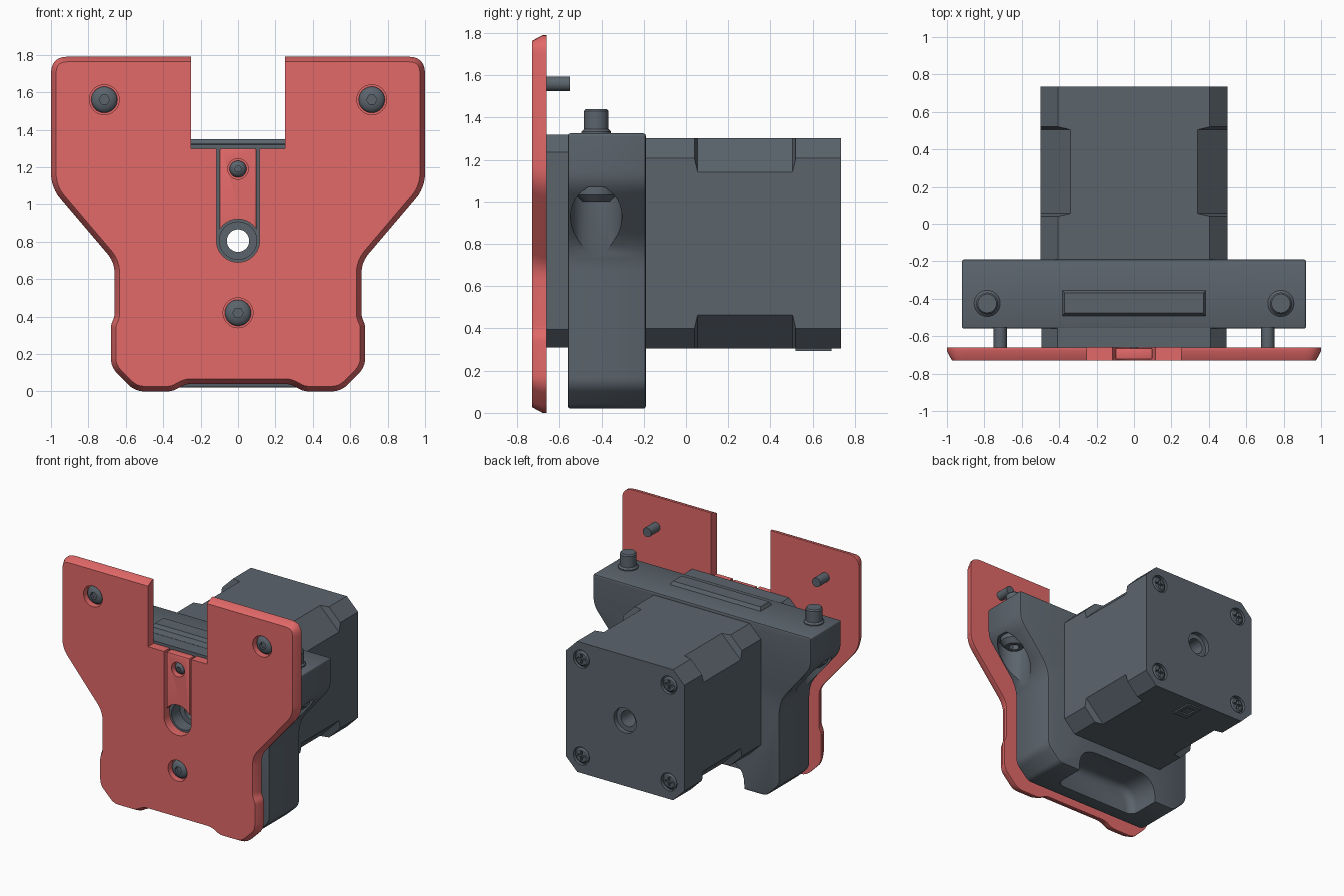
import bpy, bmesh
from math import pi, cos, sin
from mathutils import Matrix, Vector

if "Cube" in bpy.data.objects:
    bpy.data.objects.remove(bpy.data.objects["Cube"], do_unlink=True)


def material(name, rgb):
    m = bpy.data.materials.new(name)
    m.use_nodes = True
    m.diffuse_color = (*rgb, 1)
    m.node_tree.nodes["Principled BSDF"].inputs["Base Color"].default_value = (*rgb, 1)
    return m


RED = material("coral red", (0.76, 0.14, 0.14))
GREY = material("slate grey", (0.105, 0.128, 0.152))
MID = 0.805  # height of the motor axis
TURN = {"up": 0, "front": pi / 2, "back": -pi / 2}


def finish(bm, name, mat):
    bmesh.ops.recalc_face_normals(bm, faces=bm.faces)
    mesh = bpy.data.meshes.new(name)
    bm.to_mesh(mesh)
    bm.free()
    ob = bpy.data.objects.new(name, mesh)
    bpy.context.collection.objects.link(ob)
    mesh.materials.append(mat)
    return ob


def apply(ob):
    bpy.context.view_layer.update()
    graph = bpy.context.evaluated_depsgraph_get()
    mesh = bpy.data.meshes.new_from_object(ob.evaluated_get(graph))
    ob.modifiers.clear()
    ob.data = mesh


def bevel(ob, width, segments=2):
    mod = ob.modifiers.new("bevel", "BEVEL")
    mod.width, mod.segments = width, segments
    mod.limit_method, mod.angle_limit = "ANGLE", 0.7
    mod.use_clamp_overlap = False
    apply(ob)
    return ob


def cut(ob, *cutters):
    for c in cutters:
        mod = ob.modifiers.new("cut", "BOOLEAN")
        mod.operation, mod.solver, mod.object = "DIFFERENCE", "EXACT", c
        apply(ob)
        bpy.data.objects.remove(c, do_unlink=True)
    return ob


def loft(name, rings, mat=GREY):
    """Rings are (y, outline) pairs with equal point counts."""
    bm = bmesh.new()
    loops = [[bm.verts.new((x, y, z)) for x, z in pts] for y, pts in rings]
    n = len(loops[0])
    for a, b in zip(loops, loops[1:]):
        for i in range(n):
            j = (i + 1) % n
            bm.faces.new((a[i], a[j], b[j], b[i]))
    bm.faces.new(loops[0])
    bm.faces.new(loops[-1])
    return finish(bm, name, mat)


def lathe(name, profile, loc, axis="up", mat=GREY, segs=32):
    """Revolve (radius, height) points about the given direction."""
    bm = bmesh.new()
    vs = [bm.verts.new((r, 0, h)) for r, h in profile]
    es = [bm.edges.new(p) for p in zip(vs, vs[1:])]
    bmesh.ops.spin(bm, geom=vs + es, cent=(0, 0, 0), axis=(0, 0, 1),
                   angle=2 * pi, steps=segs, use_duplicate=False)
    bmesh.ops.remove_doubles(bm, verts=bm.verts, dist=0.0001)
    bm.transform(Matrix.Translation(loc) @ Matrix.Rotation(TURN[axis], 4, "X"))
    return finish(bm, name, mat)


def rod(name, r, h0, h1, loc, axis="up", mat=GREY, segs=32):
    return lathe(name, [(0, h0), (r, h0), (r, h1), (0, h1)], loc, axis, mat, segs)


def box(name, lo, hi, mat=GREY):
    bm = bmesh.new()
    bmesh.ops.create_cube(bm, size=1)
    lo, hi = Vector(lo), Vector(hi)
    bm.transform(Matrix.Translation((lo + hi) / 2) @ Matrix.Diagonal((*(hi - lo), 1)))
    return finish(bm, name, mat)


def mirrored(half, steps=6):
    """Round the corners (x, z, tangent length) of a half outline and mirror it."""
    full = half + [(-x, z, t) for x, z, t in reversed(half)]
    out = []
    for i, (x, z, t) in enumerate(full):
        p = Vector((x, z))
        a = p + (Vector(full[i - 1][:2]) - p).normalized() * t
        b = p + (Vector(full[(i + 1) % len(full)][:2]) - p).normalized() * t
        for k in range(steps + 1):
            s = k / steps
            out.append(a * (1 - s) ** 2 + p * 2 * s * (1 - s) + b * s * s)
    return out


def octagon(w, z0, z1, c):
    half = [(w - c, z0), (w, z0 + c), (w, z1 - c), (w - c, z1)]
    return half + [(-x, z) for x, z in reversed(half)]


def bore(r=0.06):
    return rod("bore", r, -1, 1, (0, 0, MID), "front")


# Face plate with a sloped front rim, top notch and centre slot
outline = mirrored([(0.28, 0.04, 0.03), (0.35, 0, 0.03), (0.55, 0, 0.05), (0.68, 0.13, 0.05),
                    (0.68, 0.355, 0.02), (0.66, 0.4, 0.02), (0.66, 0.69, 0.06),
                    (1.0, 1.09, 0.08), (1.0, 1.79, 0.09)])
plate = loft("face_plate", [(-0.68, outline), (-0.66, outline)], RED)
bm = bmesh.new()
bm.from_mesh(plate.data)
front = min(bm.faces, key=lambda f: f.calc_center_median().y)
bmesh.ops.inset_region(bm, faces=[front], thickness=0.027, use_even_offset=True)
for v in front.verts:
    v.co.y = -0.73
bm.to_mesh(plate.data)
bm.free()
arc = [-pi + pi * i / 20 for i in range(21)]
slot = [(0.115 * cos(a), MID + 0.115 * sin(a)) for a in arc] + [(0.115, 1.4), (-0.115, 1.4)]
cut(plate, box("notch", (-0.25, -1, 1.3), (0.25, 0, 2)), loft("slot", [(-1, slot), (0, slot)]))
face_screws = {"left": (0.715, 1.56), "right": (-0.715, 1.56), "lower": (0, 0.42)}
for x, z in face_screws.values():
    cut(plate, rod("recess", 0.08, 0.68, 0.8, (x, 0, z), "front"))

# Sliding key filling the slot above the shaft hole
key = bevel(box("slot_key", (-0.098, -0.725, 0.85), (0.098, -0.662, 1.3), RED), 0.008)
cut(key, rod("key_arc", 0.115, 0.5, 0.8, (0, 0, MID), "front"),
    rod("key_recess", 0.055, 0.68, 0.8, (0, 0, 1.19), "front"))


def button_screw(name, r, x, z, y, tail):
    dome = [(r * cos(a), 0.035 * sin(a)) for a in [pi / 2 * i / 6 for i in range(7)]]
    dome[-1] = (0, 0.035)
    s = r * 0.5
    ob = lathe(name, [(0, -tail), (s, -tail), (s, -0.01), (r, -0.01)] + dome, (x, y, z), "front")
    return cut(ob, rod("socket", r * 0.4, 0.01, 0.1, (x, y, z), "front", segs=6))


for side, (x, z) in face_screws.items():
    button_screw(side + "_face_screw", 0.07, x, z, -0.69, 0.14)
button_screw("key_screw", 0.045, 0, 1.19, -0.685, 0.03)

# Spacer between plate and carriage, with a wide shaft recess
ring = octagon(0.495, 0.31, 1.32, 0.085)
cut(loft("spacer", [(-0.66, ring), (-0.55, ring)]), bore(0.1))

# Carriage block with wings, mounting bores and a pocket at its foot
shape = mirrored([(0.54, 0.02, 0.03), (0.655, 0.13, 0.04), (0.655, 0.77, 0.1),
                  (0.92, 1.09, 0.06), (0.92, 1.325, 0.015)])
block = bevel(loft("carriage_block", [(-0.56, shape), (-0.19, shape)]), 0.012)
pocket = mirrored([(0.36, -0.2, 0.02), (0.36, 0.22, 0.17)])
cut(block, bevel(loft("pocket", [(-0.45, pocket), (0, pocket)]), 0.06, 4), bore())
for side, s in (("left", 1), ("right", -1)):
    spot = (0.785 * s, -0.425, 0)
    cut(block, rod("wing_bore", 0.122, 0.4, 1.07, spot))
    head = lathe(side + "_wing_screw_head", [(0, 1.0), (0.065, 1.0), (0.098, 1.035), (0.098, 1.08), (0, 1.08)], spot)
    cut(head, rod("socket", 0.04, 0.9, 1.04, spot, segs=6))
    lathe(side + "_wing_pin", [(0, 1.3), (0.07, 1.3), (0.07, 1.333), (0.058, 1.345), (0.058, 1.43),
                               (0.05, 1.44), (0, 1.44)], spot)

# Raised rail with sloped sides on top of the carriage
rail = box("top_rail", (-0.39, -0.5, 1.31), (0.39, -0.345, 1.35))
for v in rail.data.vertices:
    if v.co.z > 1.33:
        v.co.x *= 0.95
        v.co.y += 0.025 if v.co.y < -0.42 else -0.025

# Motor body with narrower corners around its middle
motor = loft("motor", [(y, octagon(0.5, 0.305, 1.302, c)) for y, c in
                       ((-0.2, 0.095), (0.04, 0.095), (0.055, 0.16), (0.505, 0.16), (0.52, 0.095), (0.735, 0.095))])
cut(motor, bore(), rod("rear_hole", 0.095, 0.7, 0.8, (0, 0, MID), "back"))
corners = [(sx * 0.37, MID + sz * 0.37) for sx in (1, -1) for sz in (1, -1)]
for i, (x, z) in enumerate(corners):
    cut(motor, rod("rear_recess", 0.068, 0.71, 0.8, (x, 0, z), "back"))
    head = lathe(f"rear_screw_{i + 1}", [(0, 0.7), (0.058, 0.7), (0.058, 0.722), (0.045, 0.732), (0, 0.734)],
                 (x, 0, z), "back")
    cut(head, box("cross", (x - 0.035, 0.715, z - 0.008), (x + 0.035, 0.8, z + 0.008)),
        box("cross", (x - 0.008, 0.715, z - 0.035), (x + 0.008, 0.8, z + 0.035)))

# Cable socket under the motor
cut(box("cable_socket", (-0.06, 0.52, 0.294), (0.06, 0.69, 0.32)),
    box("socket_gap", (-0.035, 0.56, 0.2), (0.035, 0.65, 0.31)))

# Smooth the round parts and keep hard edges
bpy.ops.object.select_all(action="DESELECT")
for ob in bpy.context.collection.objects:
    if ob.type == "MESH" and ob.data.materials and ob.data.materials[0] in (RED, GREY):
        ob.select_set(True)
        bpy.context.view_layer.objects.active = ob
bpy.ops.object.shade_smooth_by_angle(angle=0.6)
